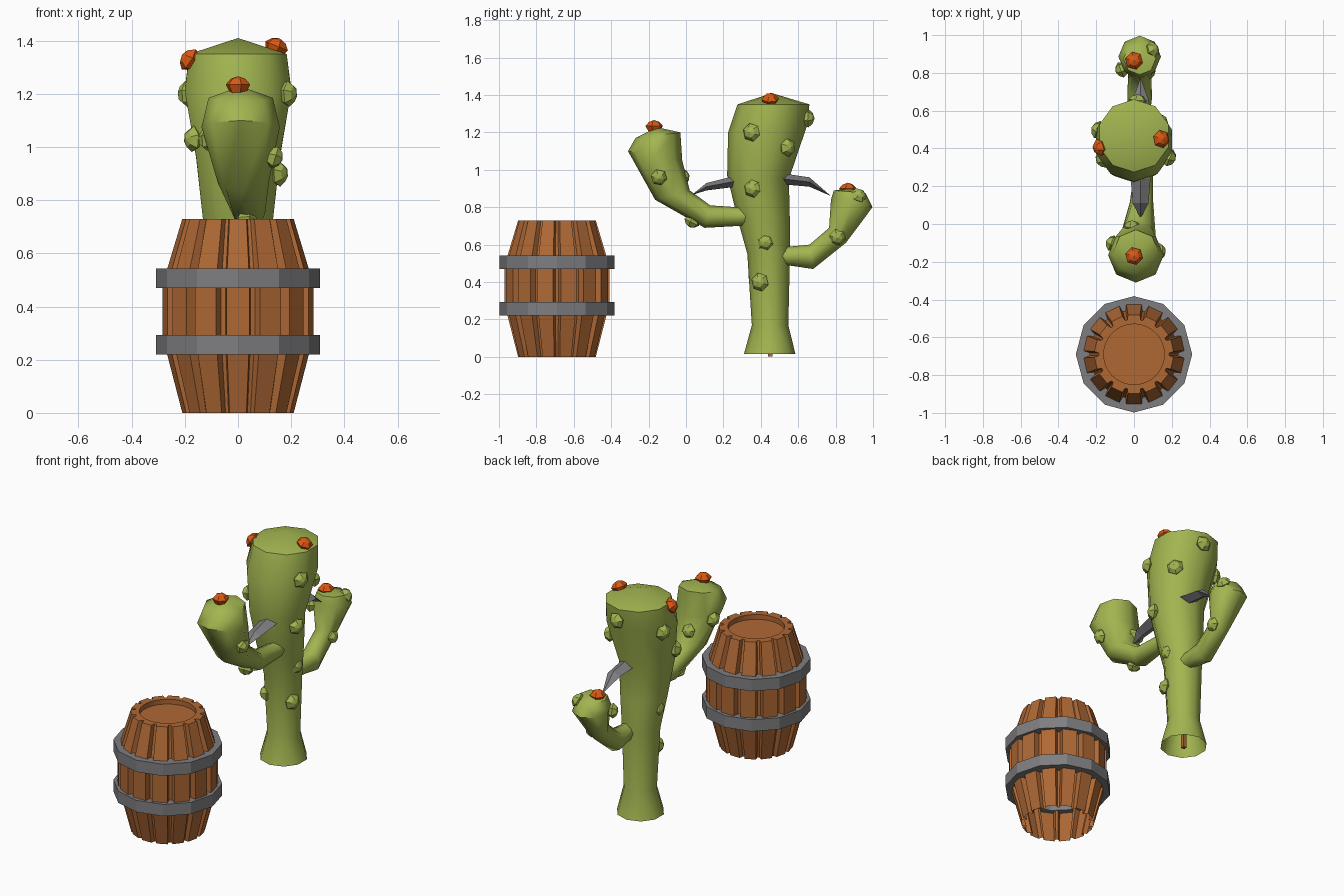
import bpy, bmesh, math
from mathutils import Vector

if "Cube" in bpy.data.objects:
    bpy.data.objects.remove(bpy.data.objects["Cube"])


def material(name, rgb):
    m = bpy.data.materials.new(name)
    m.diffuse_color = (*rgb, 1)
    m.use_nodes = True
    m.node_tree.nodes["Principled BSDF"].inputs["Base Color"].default_value = m.diffuse_color
    return m


GREEN = material("cactus green", (0.36, 0.46, 0.08))
WOOD = material("barrel wood", (0.43, 0.14, 0.036))
METAL = material("grey metal", (0.21, 0.21, 0.22))
ORANGE = material("flower orange", (0.70, 0.10, 0.006))


def skin(name, rings, mat, cap_start=False, tip=None, closed=False, smooth=None):
    """Bridge successive rings of points into one surface."""
    bm = bmesh.new()
    vs = [[bm.verts.new(p) for p in r] for r in rings]
    n = len(vs[0])
    pairs = list(zip(vs, vs[1:])) + ([(vs[-1], vs[0])] if closed else [])
    for a, b in pairs:
        for i in range(n):
            j = (i + 1) % n
            bm.faces.new((a[i], a[j], b[j], b[i]))
    if cap_start:
        bm.faces.new(vs[0][::-1])
    if tip is not None:
        t = bm.verts.new(tip)
        for i in range(n):
            bm.faces.new((vs[-1][i], vs[-1][(i + 1) % n], t))
    bmesh.ops.recalc_face_normals(bm, faces=bm.faces)
    me = bpy.data.meshes.new(name)
    bm.to_mesh(me)
    bm.free()
    me.materials.append(mat)
    ob = bpy.data.objects.new(name, me)
    bpy.context.collection.objects.link(ob)
    if smooth:
        bpy.ops.object.select_all(action='DESELECT')
        ob.select_set(True)
        bpy.context.view_layer.objects.active = ob
        bpy.ops.object.shade_smooth_by_angle(angle=math.radians(smooth))
    return ob


def circle(c, u, v, n, phase=0.0):
    c, u, v = Vector(c), Vector(u), Vector(v)
    return [c + u * math.cos(a) + v * math.sin(a)
            for a in (phase + 2 * math.pi * i / n for i in range(n))]


def limb(name, spans, n, tip, **kw):
    """Each span is x centre, then the (y, z) of both silhouette edges."""
    rings = []
    for x, y0, z0, y1, z1 in spans:
        v = Vector((0, (y1 - y0) / 2, (z1 - z0) / 2))
        rings.append(circle((x, (y0 + y1) / 2, (z0 + z1) / 2), v, (v.length, 0, 0), n))
    return skin(name, rings, GREEN, tip=tip, smooth=50, **kw)


# --- Barrel ---
BY = -0.69
STAVES = 14


def stave_ring(z, r, depth):
    pts = []
    for i in range(STAVES):
        for f, rr in ((-0.34, r), (0.34, r), (0.43, r - depth), (0.57, r - depth)):
            a = 2 * math.pi * (i + f) / STAVES - math.pi / 2
            pts.append((rr * math.cos(a), BY + rr * math.sin(a), z))
    return pts


def plain_ring(z, r):
    return [(r * math.cos(a), BY + r * math.sin(a), z)
            for a in (2 * math.pi * (i - 1.36) / (4 * STAVES) - math.pi / 2
                      for i in range(4 * STAVES))]


# staves, rim and sunken lid in one skin, open underneath
skin("barrel_staves",
     [stave_ring(0, 0.21, 0.025), stave_ring(0.25, 0.275, 0.035),
      stave_ring(0.29, 0.285, 0.035), stave_ring(0.475, 0.285, 0.035),
      stave_ring(0.515, 0.275, 0.035), stave_ring(0.73, 0.21, 0.025),
      plain_ring(0.73, 0.16), plain_ring(0.70, 0.16)],
     WOOD, tip=(0, BY, 0.70))

for name, z0, z1 in (("lower_hoop", 0.22, 0.293), ("upper_hoop", 0.47, 0.543)):
    ring = [circle((0, BY, z), (r, 0, 0), (0, r, 0), 12)
            for z, r in ((z0, 0.235), (z0, 0.308), (z1, 0.308), (z1, 0.235))]
    skin(name, ring, METAL, closed=True)

# --- Cactus trunk and arms ---
limb("cactus_trunk",
     [(0, 0.31, 0.015, 0.585, 0.015), (0, 0.352, 0.17, 0.547, 0.17),
      (0, 0.328, 0.55, 0.556, 0.55), (0, 0.275, 0.74, 0.555, 0.74),
      (0, 0.22, 0.97, 0.55, 0.95), (0, 0.225, 1.20, 0.645, 1.23),
      (0, 0.275, 1.35, 0.66, 1.35)],
     10, (0, 0.46, 1.41))
limb("front_arm",
     [(0.05, 0.36, 0.80, 0.36, 0.71), (0.05, 0.28, 0.80, 0.28, 0.70),
      (0.04, 0.13, 0.81, 0.10, 0.69), (0.02, 0.02, 0.89, -0.165, 0.84),
      (0.01, -0.02, 1.05, -0.31, 1.10), (0.01, -0.03, 1.20, -0.27, 1.17)],
     8, (0.01, -0.155, 1.228))
limb("rear_arm",
     [(0.03, 0.48, 0.59, 0.48, 0.49), (0.03, 0.556, 0.59, 0.556, 0.488),
      (0.03, 0.66, 0.60, 0.68, 0.47), (0.03, 0.765, 0.69, 0.855, 0.61),
      (0.03, 0.775, 0.84, 0.997, 0.80), (0.03, 0.79, 0.89, 0.96, 0.877)],
     8, (0.03, 0.875, 0.90))

# small peg under the trunk
skin("trunk_peg", [circle((0, 0.45, z), (0.017, 0, 0), (0, 0.017, 0), 4, math.pi / 4)
                   for z in (0.003, 0.09)], WOOD, cap_start=True, tip=(0, 0.45, 0.09))


# --- Buds and flowers: six-sided knobs facing outward ---
def knob(name, pos, normal, r, mat):
    n = Vector(normal).normalized()
    u = n.orthogonal().normalized()
    v = n.cross(u)
    p = Vector(pos)
    rings = [circle(p + n * h * r, u * k * r, v * k * r, 6)
             for h, k in ((-0.75, 0.6), (0.0, 1.0), (0.45, 0.6))]
    skin(name, rings, mat, cap_start=True, tip=p + n * r * 0.65)


TRUNK_BUDS = [(0.19, 0.35, 1.20), (0.155, 0.355, 0.90), (0.105, 0.425, 0.615),
              (0.10, 0.395, 0.40), (0.145, 0.545, 1.12), (0.02, 0.655, 1.275),
              (-0.195, 0.50, 1.20), (-0.17, 0.34, 1.03), (-0.11, 0.43, 0.68),
              (-0.07, 0.37, 0.42)]
for p in TRUNK_BUDS:
    knob("trunk_bud", p, (p[0], p[1] - 0.43, 0), 0.05, GREEN)

ARM_BUDS = [((0.14, -0.145, 0.96), (1, 0, -0.3)), ((-0.01, -0.01, 0.965), (0, 1, 0.2)),
            ((-0.12, -0.10, 1.03), (-1, 0.4, 0)), ((0.03, 0.03, 0.72), (0, -0.5, -1)),
            ((0.085, 0.81, 0.64), (1, 0, -0.2)), ((0.10, 0.925, 0.865), (0.8, 0.4, 0.6)),
            ((-0.07, 0.815, 0.80), (-1, -0.4, 0))]
for p, n in ARM_BUDS:
    knob("arm_bud", p, n, 0.045, GREEN)

for p, n in [((-0.185, 0.405, 1.33), (-0.8, -0.2, 0.5)), ((0.145, 0.45, 1.38), (0.4, 0, 1)),
             ((0, -0.17, 1.235), (0, 0, 1)), ((0, 0.865, 0.90), (0, 0, 1))]:
    knob("flower", p, n, 0.048, ORANGE)

# --- Metal thorns: base, shoulder, tip as (y, z, half width, half height) ---
for name, secs, tip in (
        ("front_thorn", [(0.27, 0.94, 0.055, 0.03), (0.11, 0.91, 0.042, 0.02)], (0.035, 0.03, 0.865)),
        ("rear_thorn", [(0.49, 0.955, 0.055, 0.03), (0.66, 0.935, 0.042, 0.025)], (0.035, 0.775, 0.86))):
    skin(name, [circle((0.035, y, z), (w, 0, 0), (0, 0, h), 4) for y, z, w, h in secs],
         METAL, cap_start=True, tip=tip)
